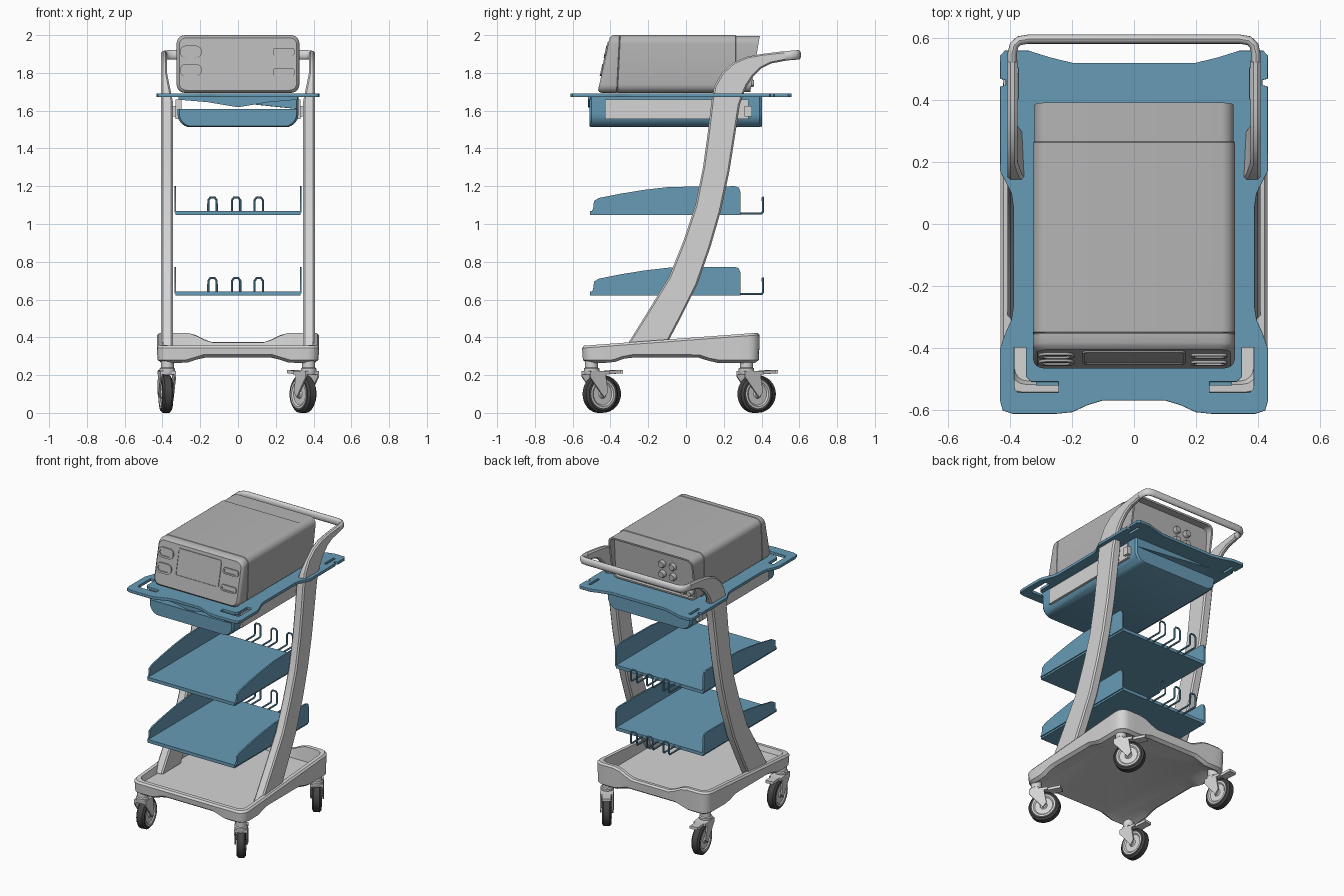
import bpy, bmesh, math
from mathutils import Vector, Matrix

if "Cube" in bpy.data.objects:
    bpy.data.objects.remove(bpy.data.objects["Cube"])


def material(name, rgb):
    m = bpy.data.materials.new(name)
    m.use_nodes = True
    m.diffuse_color = (*rgb, 1)
    m.node_tree.nodes["Principled BSDF"].inputs["Base Color"].default_value = (*rgb, 1)
    return m


LIGHT = material("light grey", (0.66, 0.66, 0.66))
GREY = material("device grey", (0.46, 0.46, 0.46))
BLUE = material("steel blue", (0.135, 0.33, 0.47))
DARK = material("tyre dark grey", (0.06, 0.06, 0.06))


def smooth(ob):
    bpy.ops.object.select_all(action="DESELECT")
    ob.select_set(True)
    bpy.context.view_layer.objects.active = ob
    bpy.ops.object.shade_smooth_by_angle(angle=math.radians(35))
    return ob


def loft(name, rings, mat, M=Matrix()):
    """Skin a list of equal-length closed rings and cap both ends."""
    bm = bmesh.new()
    loops = [[bm.verts.new(M @ Vector(p)) for p in ring] for ring in rings]
    n = len(loops[0])
    for a, b in zip(loops, loops[1:]):
        for i in range(n):
            bm.faces.new((a[i], a[(i + 1) % n], b[(i + 1) % n], b[i]))
    bm.faces.new(loops[0][::-1])
    bm.faces.new(loops[-1])
    bmesh.ops.recalc_face_normals(bm, faces=bm.faces)
    me = bpy.data.meshes.new(name)
    bm.to_mesh(me)
    bm.free()
    ob = bpy.data.objects.new(name, me)
    bpy.context.collection.objects.link(ob)
    me.materials.append(mat)
    return smooth(ob)


def rrect(hx, hy, r, m=1, n=4):
    """Rounded rectangle: n steps per corner, m steps per side."""
    arcs = []
    for k, (sx, sy) in enumerate([(1, 1), (-1, 1), (-1, -1), (1, -1)]):
        angs = [math.pi / 2 * (k + i / n) for i in range(n + 1)]
        arcs.append([Vector((sx * (hx - r) + r * math.cos(a), sy * (hy - r) + r * math.sin(a))) for a in angs])
    pts = []
    for k, arc in enumerate(arcs):
        pts += arc + [arc[-1].lerp(arcs[(k + 1) % 4][0], j / m) for j in range(1, m)]
    return pts


def box(name, lo, hi, mat, M=Matrix()):
    (a, b, c), (d, e, f) = lo, hi
    return loft(name, [[(a, b, z), (d, b, z), (d, e, z), (a, e, z)] for z in (c, f)], mat, M)


def prism_x(name, yz, x0, x1, mat, M=Matrix()):
    return loft(name, [[(x, y, z) for y, z in yz] for x in (x0, x1)], mat, M)


def curve(name, splines, mat, dims, cyclic, bevel, extrude=0.0):
    cu = bpy.data.curves.new(name, "CURVE")
    cu.dimensions, cu.bevel_depth, cu.extrude, cu.bevel_resolution = dims, bevel, extrude, 2
    cu.fill_mode = "BOTH" if dims == "2D" else "FULL"
    for pts in splines:
        sp = cu.splines.new("POLY")
        sp.points.add(len(pts) - 1)
        for p, co in zip(sp.points, pts):
            p.co = (*co, *([0] * (3 - len(co))), 1)
        sp.use_cyclic_u = cyclic
    cu.materials.append(mat)
    ob = bpy.data.objects.new(name, cu)
    bpy.context.collection.objects.link(ob)
    bpy.ops.object.select_all(action="DESELECT")
    ob.select_set(True)
    bpy.context.view_layer.objects.active = ob
    bpy.ops.object.convert(target="MESH")
    return smooth(bpy.context.view_layer.objects.active)


def clamp(v):
    return max(0.0, min(1.0, v))


# Base: dished tray with raised corners and a dipped rear rim
def rim_z(x, y):
    z = 0.355 + 0.07 * (y + 0.55) / 0.94
    return z - 0.05 * clamp((0.25 - abs(x)) / 0.1) * (y > 0.25)


def under_z(x, y):
    return 0.265 + 0.028 * max(clamp((0.27 - abs(x)) / 0.08), clamp((0.27 - abs(y + 0.12)) / 0.08))


def base_ring(inset, zf):
    pts = [(p.x, p.y - 0.08) for p in rrect(0.43 - inset, 0.47 - inset, 0.06 - inset * 0.4, 16)]
    return [(x, y, zf(x, y)) for x, y in pts]


loft("base", [base_ring(0.1, lambda x, y: 0.297), base_ring(0.025, under_z),
              base_ring(0.004, lambda x, y: under_z(x, y) + 0.015), base_ring(0, lambda x, y: rim_z(x, y) - 0.012),
              base_ring(0.01, rim_z), base_ring(0.034, rim_z), base_ring(0.045, lambda x, y: 0.325)], LIGHT)

# Casters: stem, fork, brake lever and wheel
WHEEL = [(-0.03, 0.018), (-0.022, 0.024), (-0.022, 0.058), (-0.029, 0.066), (-0.029, 0.076), (-0.028, 0.088), (-0.018, 0.1)]
WHEEL += [(-x, r) for x, r in reversed(WHEEL)]
ARM = [(-0.035, 0.215), (0.06, 0.215), (0.078, 0.11), (0.055, 0.082), (0.035, 0.105), (-0.035, 0.19)]
for side, turn in ((1, 33), (-1, 8)):
    for end, y in (("front", -0.5), ("rear", 0.32)):
        tag = end + ("_left" if side > 0 else "_right")
        M = Matrix.Translation((0.374 * side, y, 0)) @ Matrix.Rotation(math.radians(turn), 4, "Z")
        circle = [(math.cos(a * math.tau / 32), math.sin(a * math.tau / 32)) for a in range(32)]
        wheel = loft("wheel_" + tag, [[(x, 0.055 + r * c, 0.1 + r * s) for c, s in circle] for x, r in WHEEL], LIGHT, M)
        wheel.data.materials.append(DARK)
        hub = M @ Vector((0, 0.055, 0.1))
        axis = M.to_3x3() @ Vector((1, 0, 0))
        for f in wheel.data.polygons:
            rim = [wheel.data.vertices[i].co - hub for i in f.vertices]
            if min((v - axis * v.dot(axis)).length for v in rim) > 0.07:
                f.material_index = 1
        loft("stem_" + tag, [[(r * c, r * s, z) for c, s in circle] for r, z in
                             ((0.035, 0.2), (0.041, 0.215), (0.041, 0.235), (0.034, 0.24), (0.034, 0.29))], LIGHT, M)
        for s in (1, -1):
            prism_x("fork_arm_" + tag, ARM, 0.033 * s, 0.042 * s, LIGHT, M)
        box("fork_top_" + tag, (-0.042, -0.035, 0.204), (0.042, 0.085, 0.222), LIGHT, M)
        prism_x("brake_lever_" + tag, [(0.08, 0.204), (0.165, 0.21), (0.165, 0.228), (0.08, 0.222)], -0.028, 0.028, LIGHT, M)

# Curved legs: front edge and rear edge stations (y, z) up the leg
LEG = [(-.33, .33, -.12, .33), (-.2, .54, -.03, .5), (-.09, .72, .06, .68), (-.01, .92, .13, .88),
       (.05, 1.1, .185, 1.07), (.09, 1.3, .23, 1.28), (.115, 1.48, .26, 1.47), (.135, 1.65, .285, 1.63),
       (.15, 1.73, .305, 1.69), (.19, 1.8, .325, 1.735), (.25, 1.855, .355, 1.78), (.32, 1.885, .4, 1.825),
       (.4, 1.9, .45, 1.85), (.52, 1.915, .53, 1.865)]
for side in (1, -1):
    rings = []
    for yf, zf, yr, zr in LEG:
        F, R, c = Vector((yf, zf)), Vector((yr, zr)), 0.009
        d = (R - F).normalized() * c
        xi, xo = 0.345 + 0.03 * clamp((zf - 1.65) / 0.15), 0.407
        sec = [(xi, F + d), (xi, R - d), (xi + c, R), (xo - c, R), (xo, R - d), (xo, F + d), (xo - c, F), (xi + c, F)]
        rings.append([(side * x, p.x, p.y) for x, p in sec])
    loft("leg_left" if side > 0 else "leg_right", rings, LIGHT)

# Push handle joining the legs
half = [Vector(p) for p in ((.392, .49, 1.886), (.392, .55, 1.892), (.386, .575, 1.894), (.37, .59, 1.895), (.34, .595, 1.895))]
path = half + [Vector((-p.x, p.y, p.z)) for p in reversed(half)]
rings = []
for i, p in enumerate(path):
    t = (path[min(i + 1, len(path) - 1)] - path[max(i - 1, 0)]).normalized()
    out = t.cross(Vector((0, 0, 1))).normalized()
    rings.append([p + out * 0.015 * math.cos(a * math.tau / 16) + Vector((0, 0, 0.025 * math.sin(a * math.tau / 16))) for a in range(16)])
loft("push_handle", rings, LIGHT)

# Top tray: waisted plate with grip slots in its corners
edge = [(.1, -.565), (.15, -.58), (.2, -.603), (.25, -.608), (.39, -.608), (.42, -.598), (.428, -.57), (.428, -.4),
        (.41, -.35), (.392, -.31), (.386, -.27), (.386, .06), (.392, .1), (.412, .14), (.428, .17), (.428, .44),
        (.41, .445), (.41, .465), (.428, .47), (.428, .54), (.415, .555), (.34, .555), (.27, .533), (.2, .516)]
outline = edge + [(-x, y) for x, y in reversed(edge)]
slots = []
for s in (1, -1):
    slots.append([(s * x, y) for x, y in ((.24, -.545), (.375, -.545), (.388, -.53), (.388, -.395), (.345, -.395), (.345, -.49), (.33, -.505), (.24, -.505))])
    slots.append([(s * x, y) for x, y in ((.37, .4), (.392, .4), (.392, .505), (.37, .505))])
tray = curve("top_tray", [outline] + slots, BLUE, "2D", True, 0.003, 0.007)
tray.location.z = 1.682

# Drawer under the tray, with its dipped front lip and side runners
section = [(p.x, max(-0.082, p.y) + 1.595) for p in rrect(0.32, 0.083, 0.07, 1, 6) if p.y < 0.02]
section = [(-0.32, 1.675)] + section + [(0.32, 1.675)]
loft("drawer", [[(x * k, y, 1.675 + (z - 1.675) * k) for x, z in section] for y, k in
                ((-0.512, 0.97), (-0.5, 1), (0.39, 1), (0.402, 0.97))], BLUE)
lip = [(-.315, 1.675), (-.315, 1.658), (-.16, 1.645), (0, 1.618), (.16, 1.645), (.315, 1.658), (.315, 1.675)]
loft("drawer_lip", [[(x, y, z) for x, z in lip] for y in (-0.52, -0.505)], BLUE)
for s in (1, -1):
    box("drawer_runner", (s * 0.3, -0.43, 1.555), (s * 0.33, 0.33, 1.66), LIGHT)
    box("runner_bracket", (s * 0.32, 0.31, 1.57), (s * 0.345, 0.35, 1.625), LIGHT)

# Two shelves with side walls and cable hooks
WALL = [(-.505, 0), (-.492, .02), (-.487, .062), (-.46, .078), (-.35, .1), (-.22, .121), (-.09, .136),
        (.1, .139), (.26, .14), (.28, .132), (.288, .11), (.288, 0)]
for level, z in (("upper", 1.06), ("lower", 0.633)):
    box(level + "_shelf", (-0.33, -0.508, z - 0.012), (0.33, 0.288, z + 0.01), BLUE)
    for s in (1, -1):
        prism_x(level + "_shelf_wall", [(y, h + z) for y, h in WALL], s * 0.327, s * 0.337, BLUE)
    for x in (-0.135, -0.01, 0.11):
        up = [(-.022, .27, 0), (-.022, .4, 0), (-.022, .407, .008), (-.022, .407, .07), (-.012, .407, .084)]
        pts = up + [(-a, b, c) for a, b, c in reversed(up)]
        curve(level + "_cable_hook", [[(x + a, b, z - 0.004 + c) for a, b, c in pts]], BLUE, "3D", False, 0.006)


# Device: rounded housing with leaning front and recessed back
def body_ring(y, inset, lean):
    return [(p.x, y + lean * (p.y + 0.15), p.y + 1.847) for p in rrect(0.325 - inset, 0.153 - inset, 0.045 - inset * 0.5, 1, 6)]


loft("device_body", [body_ring(-0.468, 0.014, 0.22), body_ring(-0.458, 0.004, 0.22), body_ring(-0.445, 0, 0.21),
                     body_ring(-0.368, 0, 0.05), body_ring(-0.365, 0.003, 0.05), body_ring(-0.362, 0, 0.05),
                     body_ring(0.262, 0, 0), body_ring(0.265, 0.004, 0), body_ring(0.34, 0.004, 0.17),
                     body_ring(0.34, 0.016, 0.17), body_ring(0.325, 0.02, 0.06)], GREY)


# Raised frames on the leaning front: display and button surrounds
def front_frame(name, x, z, hx, hz, r, w, depth):
    steps = ((0, -0.004), (0, depth), (w, depth), (w, 0.0015))
    loft(name, [[(x + p.x, -0.468 + 0.22 * (z + p.y - 1.697) - d, z + p.y) for p in rrect(hx - i, hz - i, r - i * 0.5)] for i, d in steps], GREY)


front_frame("display", 0, 1.878, 0.165, 0.088, 0.015, 0.008, 0.005)
for z, hz in ((1.815, 0.032), (1.912, 0.032)):
    front_frame("button_surround", -0.25, z, 0.058, hz, 0.03, 0.012, 0.008)
for z in (1.805, 1.912):
    front_frame("socket_surround", 0.242, z, 0.058, 0.02, 0.015, 0.009, 0.008)

# Rear knobs and connectors
for x, z, r in ((-.06, 1.82, .024), (-.14, 1.82, .024), (-.06, 1.89, .024), (-.14, 1.89, .024), (-.22, 1.745, .02), (-.27, 1.745, .02)):
    loft("rear_knob", [[(x + k * r * c, y, z + k * r * s) for c, s in circle] for y, k in ((0.31, 1), (0.352, 1), (0.36, 0.8))], GREY)
